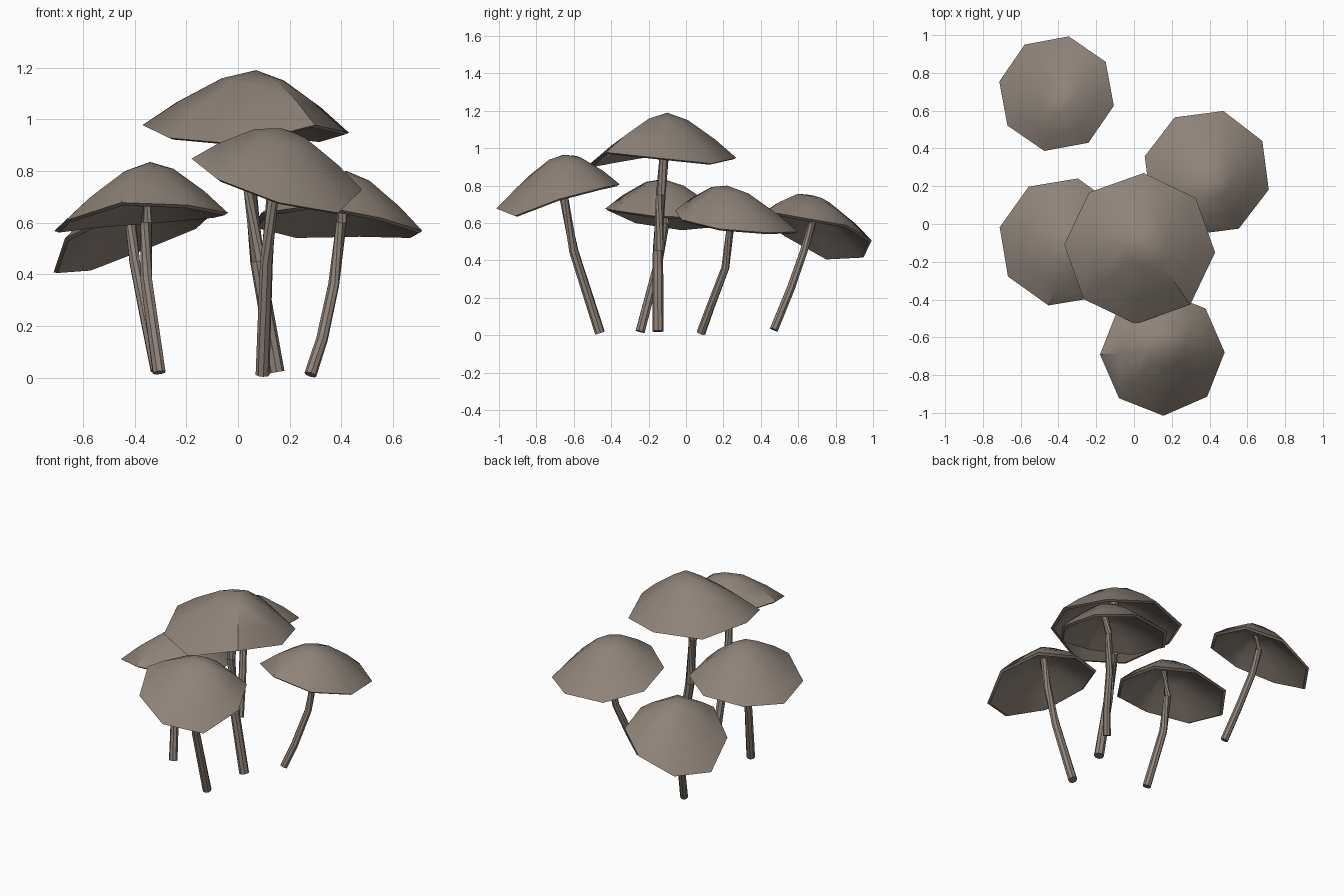
import bpy, bmesh, math
from mathutils import Vector

if "Cube" in bpy.data.objects:
    bpy.data.objects.remove(bpy.data.objects["Cube"])

mat = bpy.data.materials.new("mushroom_brown")
mat.diffuse_color = (0.27, 0.225, 0.19, 1)
mat.use_nodes = True
mat.node_tree.nodes["Principled BSDF"].inputs["Base Color"].default_value = mat.diffuse_color


def loft(name, rings, start, end, angle):
    """Skin closed rings in order; close both ends with a fan to a point."""
    bm = bmesh.new()
    loops = [[bm.verts.new(p) for p in ring] for ring in rings]
    n = len(loops[0])
    for a, b in zip(loops, loops[1:]):
        for i in range(n):
            j = (i + 1) % n
            bm.faces.new((a[i], a[j], b[j], b[i]))
    for tip, ring in ((start, loops[0]), (end, loops[-1])):
        v = bm.verts.new(tip)
        for i in range(n):
            bm.faces.new((v, ring[i], ring[(i + 1) % n]))
    bmesh.ops.recalc_face_normals(bm, faces=bm.faces[:])
    me = bpy.data.meshes.new(name)
    bm.to_mesh(me)
    bm.free()
    me.materials.append(mat)
    ob = bpy.data.objects.new(name, me)
    bpy.context.collection.objects.link(ob)
    bpy.context.view_layer.objects.active = ob
    ob.select_set(True)
    bpy.ops.object.shade_smooth_by_angle(angle=math.radians(angle))
    ob.select_set(False)


def cap(name, centre, radius, phase, rim_z, apex):
    """Eight-sided domed shell with a wavy rim and a hollow underside."""
    apex = Vector(apex)
    rim = []
    for i, z in enumerate(rim_z):
        a = math.radians(phase + 45 * i)
        rim.append(Vector((centre[0] + radius * math.cos(a),
                           centre[1] + radius * math.sin(a), z)))

    def ring(t, dz):
        return [apex.lerp(p, t) + Vector((0, 0, dz)) for p in rim]

    under = apex - Vector((0, 0, 0.055))
    loft(name, [ring(0.3, 0.035), ring(0.7, 0.03), ring(1, 0.008),
                ring(0.95, -0.012), ring(0.65, -0.015), ring(0.3, -0.02)],
         apex, under, 40)
    return under


def stem(name, points, r0, r1):
    """Bent eight-sided tapering stalk."""
    pts = [Vector(p) for p in points]
    rings = []
    for k, p in enumerate(pts):
        d = pts[min(k + 1, len(pts) - 1)] - pts[max(k - 1, 0)]
        q = d.to_track_quat('Z', 'Y')
        r = r0 + (r1 - r0) * k / (len(pts) - 1)
        rings.append([p + q @ Vector((r * math.cos(i * math.pi / 4),
                                      r * math.sin(i * math.pi / 4), 0))
                      for i in range(8)])
    loft(name, rings, pts[0], pts[-1], 40)


# name, cap centre, radius, phase, rim heights, apex, stalk path, stalk radius
mushrooms = [
    ("tall", (0.03, -0.13), 0.40, -3,
     (.94, .91, .94, .93, .97, .92, .895, .97), (.07, -.10, 1.19),
     [(.15, -.15, .022), (.075, -.15, .45), (.045, -.135, .75)], .030),
    ("front", (0.15, -0.685), 0.33, 1,
     (.72, .78, .80, .83, .84, .76, .67, .63), (.17, -.65, .965),
     [(.095, -.46, .012), (.11, -.60, .45), (.135, -.65, .72)], .027),
    ("left", (-0.375, -0.095), 0.345, 32,
     (.62, .60, .58, .56, .60, .67, .66, .63), (-.34, -.12, .835),
     [(-.305, -.245, .02), (-.355, -.15, .38), (-.355, -.11, .6)], .026),
    ("right", (0.385, 0.27), 0.34, 30,
     (.54, .545, .54, .58, .63, .66, .61, .56), (.42, .22, .80),
     [(.28, .08, .012), (.325, .13, .15), (.37, .21, .36), (.40, .24, .6)], .024),
    ("back", (-0.41, 0.69), 0.31, 33,
     (.58, .50, .41, .40, .53, .63, .655, .62), (-.40, .67, .75),
     [(-.315, .47, .03), (-.36, .56, .25), (-.40, .63, .45), (-.415, .675, .6)], .024),
]

for label, centre, radius, phase, rim_z, apex, path, r in mushrooms:
    under = cap(label + "_cap", centre, radius, phase, rim_z, apex)
    stem(label + "_stem", path + [under + Vector((0, 0, 0.015))], r, r * 0.8)
